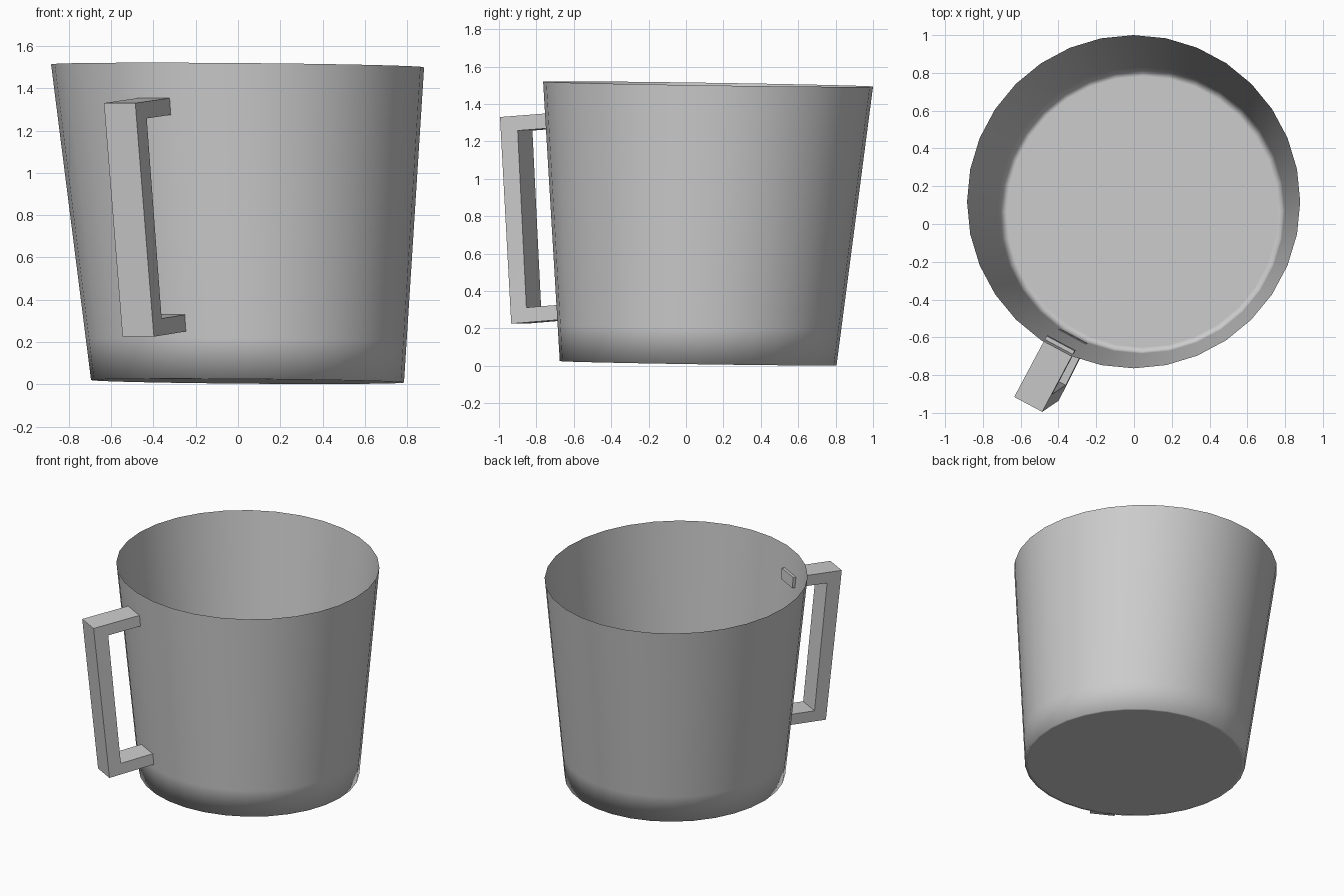
import bpy, bmesh, math
from mathutils import Vector

if "Cube" in bpy.data.objects:
    bpy.data.objects.remove(bpy.data.objects["Cube"])

SIDES = 32


def make_object(name, bm, smooth_angle=None):
    bmesh.ops.recalc_face_normals(bm, faces=bm.faces)
    mesh = bpy.data.meshes.new(name)
    bm.to_mesh(mesh)
    bm.free()
    obj = bpy.data.objects.new(name, mesh)
    bpy.context.collection.objects.link(obj)
    bpy.ops.object.select_all(action='DESELECT')
    obj.select_set(True)
    bpy.context.view_layer.objects.active = obj
    if smooth_angle is None:
        bpy.ops.object.shade_smooth()
    else:
        bpy.ops.object.shade_smooth_by_angle(angle=math.radians(smooth_angle))
    return obj


# Cup body: thin, slightly leaning tapered shell with a floor and an open rim
base_c, base_r = Vector((0.045, 0.065, 0.014)), 0.74
rim_c, rim_r = Vector((-0.002, 0.118, 1.506)), 0.882


def ring(bm, t, scale=1.0):
    c = base_c.lerp(rim_c, t)
    r = (base_r + (rim_r - base_r) * t) * scale
    verts = []
    for i in range(SIDES):
        a = 2 * math.pi * i / SIDES
        x, y = r * math.cos(a), r * math.sin(a)
        verts.append(bm.verts.new(c + Vector((x, y, -0.008 * x - 0.015 * y))))
    return verts


bm = bmesh.new()
rings = [ring(bm, 0, 0.97), ring(bm, 0), ring(bm, 0.13), ring(bm, 1)]
bm.faces.new(rings[0])
for low, high in zip(rings, rings[1:]):
    for i in range(SIDES):
        j = (i + 1) % SIDES
        bm.faces.new((low[i], low[j], high[j], high[i]))
make_object("cup_body", bm)

# Handle: C-shaped profile on a leaning quad, widened sideways into square bars
bottom_out, bottom_in = Vector((-0.472, -0.895, 0.225)), Vector((-0.32, -0.592, 0.25))
top_out, top_in = Vector((-0.56, -0.955, 1.33)), Vector((-0.388, -0.632, 1.355))
half_width = Vector((0.883, -0.47, 0)) * 0.084
profile = [(1, 0), (0, 0), (0, 1), (1, 1),
           (1, 0.928), (0.28, 0.928), (0.28, 0.072), (1, 0.072)]

bm = bmesh.new()
sides = []
for s in (-1, 1):
    sides.append([bm.verts.new(bottom_out.lerp(bottom_in, u).lerp(top_out.lerp(top_in, u), v)
                               + half_width * s) for u, v in profile])
for side in sides:
    for quad in ((0, 1, 6, 7), (1, 2, 5, 6), (2, 3, 4, 5)):
        bm.faces.new([side[k] for k in quad])
for i in range(len(profile)):
    j = (i + 1) % len(profile)
    bm.faces.new((sides[0][i], sides[0][j], sides[1][j], sides[1][i]))
make_object("handle", bm, 30)
